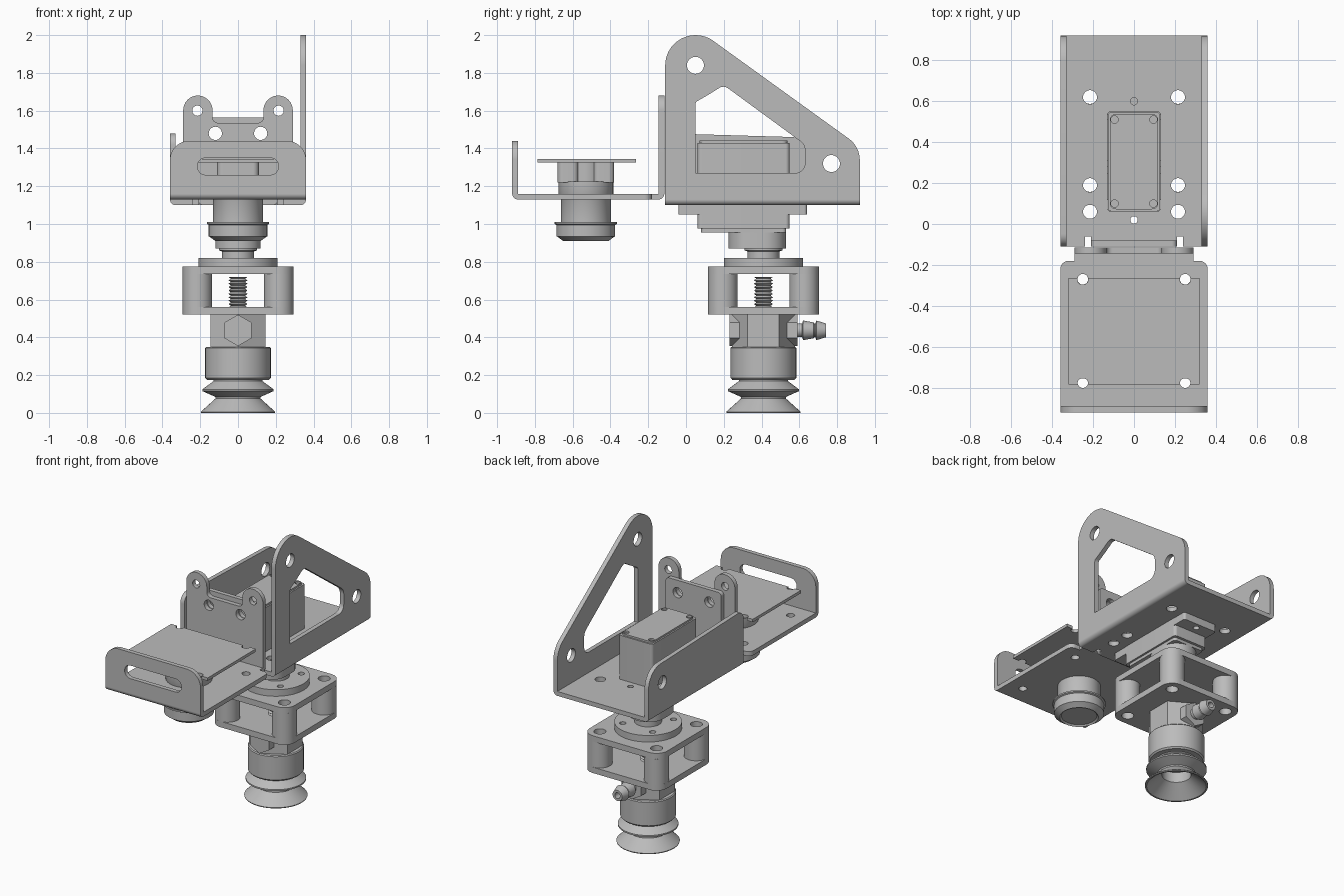
import bpy, bmesh, math
from mathutils import Vector

cube = bpy.data.objects.get("Cube")
if cube:
    bpy.data.objects.remove(cube)

grey = bpy.data.materials.new("plain_grey")
grey.use_nodes = True
grey.diffuse_color = (0.5, 0.5, 0.5, 1)
grey.node_tree.nodes["Principled BSDF"].inputs["Base Color"].default_value = (0.5, 0.5, 0.5, 1)

AXIS = 0.41    # y of the tool axis
LENS = -0.53   # y of the lens axis
SHEET = 0.03   # sheet metal thickness


def finish(obj, name):
    obj.name = obj.data.name = name
    obj.data.materials.clear()
    obj.data.materials.append(grey)
    bm = bmesh.new()
    bm.from_mesh(obj.data)
    bmesh.ops.remove_doubles(bm, verts=bm.verts, dist=0.0002)
    bmesh.ops.recalc_face_normals(bm, faces=bm.faces)
    bm.to_mesh(obj.data)
    bm.free()
    bpy.ops.object.select_all(action='DESELECT')
    obj.select_set(True)
    bpy.context.view_layer.objects.active = obj
    bpy.ops.object.shade_smooth_by_angle(angle=math.radians(32))
    return obj


def fillet(corners, steps=8):
    """Round each (u, v, radius) corner of a polygon."""
    pts = []
    for i, (x, y, r) in enumerate(corners):
        p = Vector((x, y))
        if r == 0:
            pts.append(p)
            continue
        a = (Vector(corners[i - 1][:2]) - p).normalized()
        b = (Vector(corners[(i + 1) % len(corners)][:2]) - p).normalized()
        half = a.angle(b) / 2
        c = p + (a + b).normalized() * r / math.sin(half)
        t = r / math.tan(half)
        d1, d2 = p + a * t - c, p + b * t - c
        pts += [c + d1.lerp(d2, k / steps).normalized() * r for k in range(steps + 1)]
    return pts


def circle(u, v, r, n=28):
    return [Vector((u + r * math.cos(math.tau * k / n), v + r * math.sin(math.tau * k / n))) for k in range(n)]


def rect(u0, u1, v0, v1, r=0):
    return fillet([(u0, v0, r), (u1, v0, r), (u1, v1, r), (u0, v1, r)])


def plate(name, outline, low, high, axis='Z', holes=()):
    """Extrude an outline with holes along an axis from low to high."""
    curve = bpy.data.curves.new(name, 'CURVE')
    curve.dimensions = '2D'
    curve.fill_mode = 'BOTH'
    curve.extrude = (high - low) / 2
    for loop in [outline, *holes]:
        s = curve.splines.new('POLY')
        s.points.add(len(loop) - 1)
        for q, p in zip(s.points, loop):
            q.co = (p.x, p.y, 0, 1)
        s.use_cyclic_u = True
    obj = bpy.data.objects.new(name, curve)
    bpy.context.collection.objects.link(obj)
    bpy.ops.object.select_all(action='DESELECT')
    obj.select_set(True)
    bpy.context.view_layer.objects.active = obj
    bpy.ops.object.convert(target='MESH')
    obj = bpy.context.object
    for v in obj.data.vertices:
        u, w, h = v.co.x, v.co.y, v.co.z + (low + high) / 2
        v.co = {'Z': (u, w, h), 'Y': (u, h, w), 'X': (h, u, w)}[axis]
    return finish(obj, name)


def lathe(name, profile, y, z=0, along='Z', n=48):
    """Revolve (radius, height) points; closed at the ends where radius is 0."""
    bm = bmesh.new()
    vs = [bm.verts.new((r, 0, h)) for r, h in profile]
    es = [bm.edges.new(e) for e in zip(vs, vs[1:])]
    bmesh.ops.spin(bm, geom=vs + es, cent=(0, 0, 0), axis=(0, 0, 1), angle=math.tau, steps=n)
    for v in bm.verts:
        a, b, h = v.co
        v.co = (a, b + y, h + z) if along == 'Z' else (a, h + y, b + z)
    me = bpy.data.meshes.new(name)
    bm.to_mesh(me)
    bm.free()
    obj = bpy.data.objects.new(name, me)
    bpy.context.collection.objects.link(obj)
    return finish(obj, name)


def mirrored(points, r):
    return [circle(s * u, v, r) for u, v in points for s in (-1, 1)]


def symmetric(half):
    """Mirror a half outline of (u, v, r), listed bottom to top on +u."""
    return fillet(half + [(-u, v, r) for u, v, r in reversed(half)])


# Main channel: base sheet, bends, tall and short side walls, front tab
servo_slot = rect(-0.13, 0.13, 0.06, 0.55, 0.02)
plate("channel_base", symmetric([(0.21, -0.08, 0), (0.21, -0.06, 0), (0.24, -0.06, 0), (0.24, -0.11, 0),
      (0.33, -0.11, 0), (0.33, 0.92, 0)]), 1.10, 1.13,
      holes=[servo_slot, circle(0, 0.6, 0.018), circle(0, 0.02, 0.018)]
      + mirrored([(0.215, 0.06), (0.215, 0.19), (0.215, 0.62)], 0.034))
for s, side in ((1, "left"), (-1, "right")):
    plate(side + "_channel_bend", fillet([(s * 0.33, 1.13, 0), (s * 0.36, 1.13, 0),
          (s * 0.36, 1.10, 0.029), (s * 0.33, 1.10, 0)]), -0.11, 0.92, 'Y')
window = fillet([(0.05, 1.27, 0), (0.63, 1.27, 0.05), (0.63, 1.42, 0.06), (0.2, 1.735, 0.04),
                 (0.12, 1.685, 0.03), (0.05, 1.645, 0.02)])
plate("tall_wall", fillet([(-0.11, 1.13, 0), (0.92, 1.13, 0), (0.92, 1.41, 0.14), (-0.11, 2.153, 0.16)], 16),
      0.33, 0.36, 'X', [window, circle(0.05, 1.84, 0.045), circle(0.77, 1.32, 0.045)])
plate("short_wall", fillet([(-0.11, 1.13, 0), (0.92, 1.13, 0), (0.92, 1.45, 0.13), (-0.11, 1.48, 0.06)]),
      -0.36, -0.33, 'X', [circle(0.77, 1.32, 0.045)])
plate("front_tab", rect(-0.21, 0.21, 1.10, 1.565, 0.025), -0.11, -0.08, 'Y', mirrored([(0.12, 1.48)], 0.035))

# Tray: eared back plate, floor, bends, slotted front lip
plate("eared_plate", symmetric([(0.29, 1.16, 0), (0.29, 1.68, 0.077), (0.135, 1.68, 0.077), (0.135, 1.535, 0.03)]),
      -0.145, -0.115, 'Y', mirrored([(0.215, 1.6)], 0.027) + mirrored([(0.12, 1.48)], 0.035))
plate("tray_floor", symmetric([(0.36, -0.89, 0), (0.36, -0.18, 0.04), (0.29, -0.18, 0), (0.29, -0.145, 0)]),
      1.13, 1.16, holes=[circle(0, LENS, 0.134)] + mirrored([(0.25, -0.27), (0.25, -0.775)], 0.026))
for name, y, edge, w in (("tray_front_bend", -0.89, -0.92, 0.36), ("tray_back_bend", -0.145, -0.115, 0.29)):
    plate(name, fillet([(y, 1.16, 0), (edge, 1.16, 0), (edge, 1.13, 0.029), (y, 1.13, 0)]), -w, w, 'X')
plate("tray_lip", symmetric([(0.36, 1.16, 0), (0.36, 1.44, 0.1)]), -0.92, -0.89, 'Y',
      [rect(-0.215, 0.215, 1.26, 1.35, 0.044)])

# Sensor board with edge notches, and the lens unit hanging through the tray
notch = [(0.275, 0.26, 0), (0.275, 0.23, 0.02), (0.225, 0.23, 0.02), (0.225, 0.26, 0)]
board = symmetric([(u, -v, r) for u, v, r in reversed(notch)] + [(0.32, -0.26, 0), (0.32, 0.26, 0)] + notch)
plate("sensor_board", [p + Vector((0, -0.525)) for p in board], 1.325, 1.345)
for s in (-1, 1):
    plate("lens_holder_half", rect(-0.11, 0.11, LENS + s * 0.095 - 0.055, LENS + s * 0.095 + 0.055, 0.03), 1.22, 1.325)
lathe("lens_barrel", [(0, 1.325), (0.1, 1.325), (0.1, 1.225), (0.145, 1.225), (0.145, 1.16), (0.133, 1.13),
      (0.133, 1.01), (0.165, 1.01), (0.165, 1.0), (0.155, 0.995), (0.155, 0.935), (0.14, 0.925),
      (0.12, 0.91), (0.11, 0.92), (0, 0.92)], LENS)

# Servo: body, corner screws, mounting ears, gear housing, output shaft
plate("servo_body", rect(-0.128, 0.128, 0.062, 0.548, 0.02), 0.975, 1.43)
plate("servo_lid", rect(-0.118, 0.118, 0.072, 0.538, 0.03), 1.43, 1.442,
      holes=mirrored([(0.095, 0.1), (0.095, 0.51)], 0.018))
plate("servo_foot", rect(-0.115, 0.115, 0.08, 0.53, 0.02), 0.955, 0.975)
plate("servo_ears", rect(-0.128, 0.128, -0.04, 0.64, 0.015), 1.05, 1.10,
      holes=[circle(0, 0.6, 0.02), circle(0, 0.02, 0.02)])
plate("gear_housing", rect(-0.12, 0.12, 0.225, 0.53, 0.115), 0.87, 0.955)
lathe("output_shaft", [(0, 0.88), (0.1, 0.88), (0.1, 0.86), (0.085, 0.855), (0.085, 0.82), (0, 0.82)], AXIS)

# Horn disc and square cage
plate("horn_disc", circle(0, AXIS, 0.21, 56), 0.775, 0.82,
      holes=mirrored([(0.113, AXIS - 0.113), (0.113, AXIS + 0.113)], 0.02))
corners = [(0.215, AXIS - 0.215), (0.215, AXIS + 0.215)]
for name, z in (("cage_top", 0.735), ("cage_bottom", 0.52)):
    plate(name, rect(-0.293, 0.293, AXIS - 0.293, AXIS + 0.293, 0.078), z, z + 0.04, holes=mirrored(corners, 0.038))
for u, v in corners:
    for s in (-1, 1):
        plate("cage_post", circle(s * u, v, 0.078, 36), 0.56, 0.735, holes=[circle(s * u, v, 0.038)])
thread = [(0.038 if k % 2 else 0.05, 0.54 + k * 0.009) for k in range(21)]
lathe("threaded_stud", [(0, 0.54)] + thread + [(0, 0.72)], AXIS, n=24)

# Hex fitting, side port and hose barb
hexagon = [(math.sin(math.tau * k / 6), math.cos(math.tau * k / 6)) for k in range(6)]
plate("hex_fitting", [Vector((x * 0.167, AXIS + y * 0.167)) for x, y in hexagon], 0.35, 0.52)
plate("side_port", [Vector((x * 0.083, 0.437 + y * 0.083)) for x, y in hexagon], 0.23, 0.59, 'Y')
lathe("hose_barb", [(0, 0.58), (0.036, 0.58), (0.036, 0.615), (0.052, 0.62), (0.042, 0.675), (0.036, 0.68),
      (0.036, 0.685), (0.052, 0.69), (0.036, 0.742), (0.02, 0.742), (0.02, 0.65), (0, 0.65)], 0, 0.437, 'Y', 32)

# Suction cup with bellows, hollow underneath
lathe("cup_holder", [(0, 0.35), (0.168, 0.35), (0.174, 0.344), (0.174, 0.185), (0.165, 0.175), (0, 0.175)], AXIS)
lathe("bellows_cup", [(0.13, 0.18), (0.13, 0.168), (0.188, 0.125), (0.188, 0.115), (0.12, 0.085), (0.12, 0.075),
      (0.197, 0.006), (0.195, 0), (0.185, 0), (0.09, 0.08), (0.09, 0.15), (0, 0.15)], AXIS)
